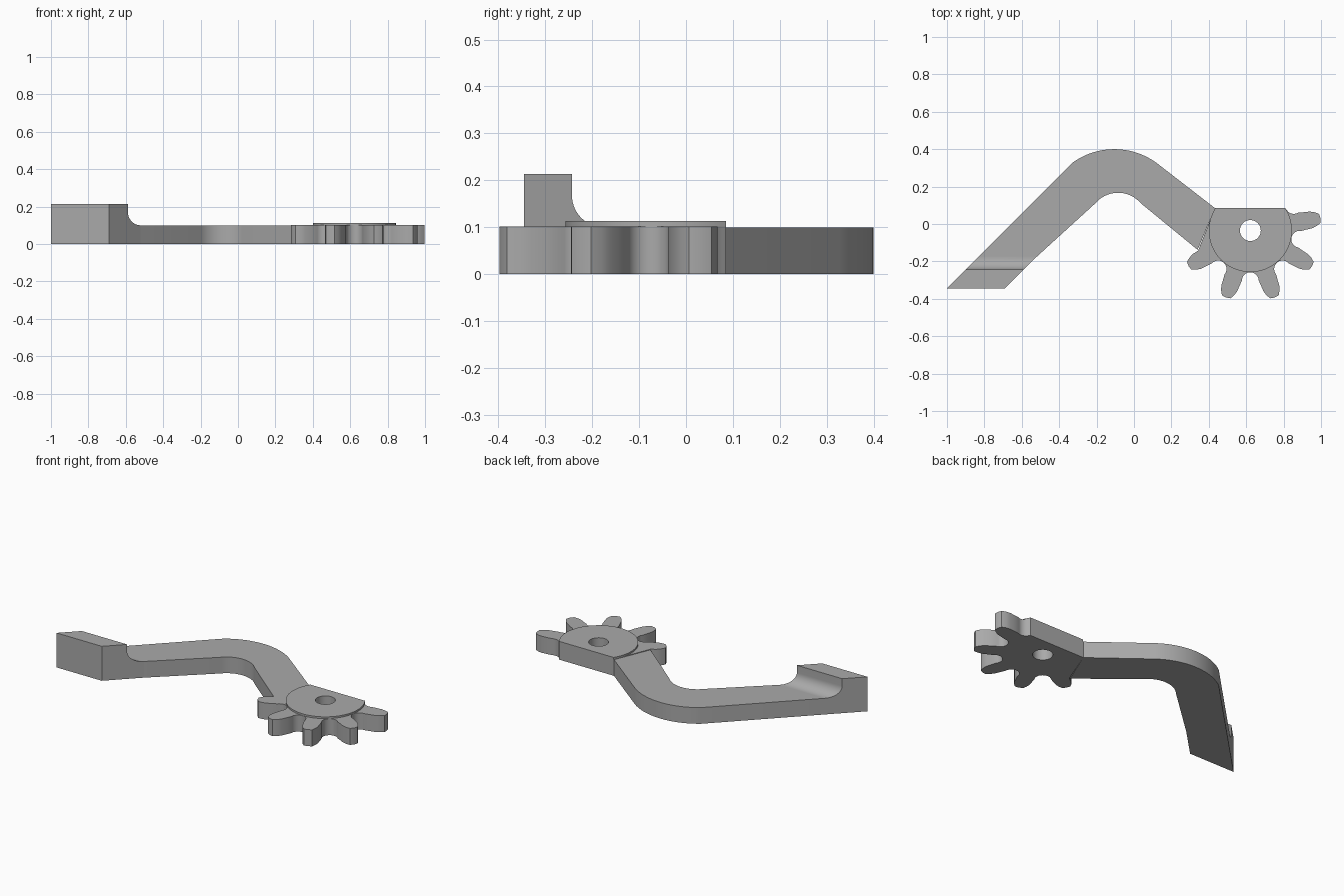
import bpy
import bmesh
from math import sin, cos, pi, radians, asin, atan2
from mathutils import Vector

cube = bpy.data.objects.get("Cube")
if cube:
    bpy.data.objects.remove(cube, do_unlink=True)

grey = bpy.data.materials.new("plain grey")
grey.use_nodes = True
colour = (0.4, 0.4, 0.4, 1)
grey.diffuse_color = colour
grey.node_tree.nodes["Principled BSDF"].inputs["Base Color"].default_value = colour


def finish(name, bm):
    bmesh.ops.recalc_face_normals(bm, faces=bm.faces)
    mesh = bpy.data.meshes.new(name)
    bm.to_mesh(mesh)
    bm.free()
    mesh.materials.append(grey)
    obj = bpy.data.objects.new(name, mesh)
    bpy.context.collection.objects.link(obj)
    bpy.ops.object.select_all(action='DESELECT')
    obj.select_set(True)
    bpy.context.view_layer.objects.active = obj
    bpy.ops.object.shade_smooth_by_angle(angle=radians(25))
    return obj


def plate(name, loops, z0, z1):
    """Extrude an outline, with optional hole loops, from z0 to z1."""
    bm = bmesh.new()
    for loop in loops:
        verts = [bm.verts.new((p[0], p[1], z0)) for p in loop]
        for a, b in zip(verts, verts[1:] + verts[:1]):
            bm.edges.new((a, b))
    bmesh.ops.triangle_fill(bm, edges=bm.edges[:], use_beauty=True)
    out = bmesh.ops.extrude_face_region(bm, geom=bm.faces[:])
    top = [v for v in out["geom"] if isinstance(v, bmesh.types.BMVert)]
    bmesh.ops.translate(bm, verts=top, vec=(0, 0, z1 - z0))
    return finish(name, bm)


def arc(cx, cy, r, a0, a1, n):
    return [(cx + r * cos(a0 + (a1 - a0) * i / n),
             cy + r * sin(a0 + (a1 - a0) * i / n)) for i in range(n + 1)]


def crown(x0, x1, y, sag, n=24):
    """Arc from x0 to x1 that rises by sag above y."""
    half = (x1 - x0) / 2
    r = (half * half + sag * sag) / (2 * sag)
    a = asin(half / r)
    return arc((x0 + x1) / 2, y + sag - r, r, pi / 2 + a, pi / 2 - a, n)


# Bent arm
outer = crown(-0.33, 0.12, 0.327, 0.073)
inner = crown(-0.205, 0.035, 0.112, 0.055)
arm = [(-0.83, -0.175)] + outer + [(0.433, 0.085), (0.34, -0.138)] + inner[::-1] + [(-0.52, -0.175)]
plate("bent_arm", [arm], 0, 0.1)

# Raised end block with a concave fillet, sheared along the arm direction
profile = [(-0.175, 0), (-0.345, 0), (-0.345, 0.213), (-0.243, 0.213)]
profile += arc(-0.175, 0.168, 0.068, pi, 1.5 * pi, 14)
bm = bmesh.new()
sides = [[bm.verts.new((y + shift, y, z)) for y, z in profile] for shift in (-0.655, -0.345)]
for side in sides:
    bm.faces.new(side)
left, right = sides
for i in range(len(profile)):
    j = (i + 1) % len(profile)
    bm.faces.new((left[i], left[j], right[j], right[i]))
finish("end_block", bm)

# Gear sector: five teeth separated by round valleys
centre = Vector((0.622, -0.035))
flank = [(0.295, 0.047), (0.33, 0.045), (0.355, 0.037), (0.377, 0.024)]


def polar(angle, r, side):
    u = Vector((cos(angle), sin(angle)))
    return centre + u * r + Vector((u.y, -u.x)) * side


def valley(angle, first, last):
    return [polar(angle, 0.268 - 0.045 * sin(pi * i / 12), -0.045 * cos(pi * i / 12))
            for i in range(first, last)]


teeth = [radians(10 - 40 * i) for i in range(5)]
gear = [Vector((0.433, 0.085)), Vector((0.808, 0.085))]
gear += valley(teeth[0] + radians(20), 6, 13)
for i, angle in enumerate(teeth):
    gear += [polar(angle, r, -w) for r, w in flank]
    gear.append(polar(angle, 0.381, 0))
    gear += [polar(angle, r, w) for r, w in flank[::-1]]
    if i < 4:
        gear += valley(angle - radians(20), 0, 13)
hole = arc(centre.x, centre.y, 0.056, 0, 2 * pi, 32)[:-1]
plate("gear_sector", [gear, hole], 0, 0.102)

# Thin hub disc, cut straight at the back
a = asin(0.12 / 0.222)
disc = arc(centre.x, centre.y, 0.222, pi - a, 2 * pi + a, 48)
plate("hub_disc", [disc, hole], 0.102, 0.113)
